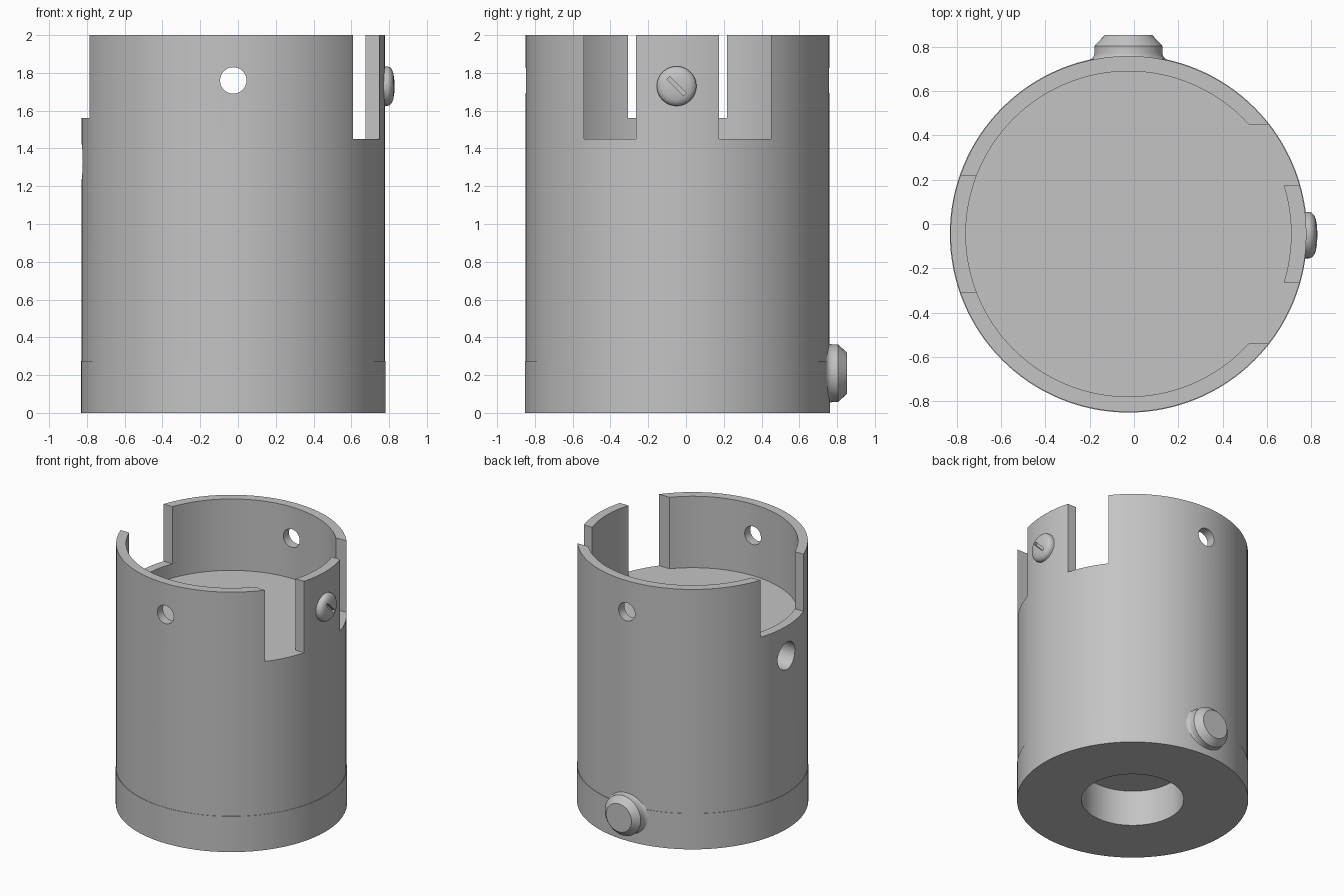
import bpy, bmesh
from math import pi, radians
from mathutils import Matrix, Vector

cube = bpy.data.objects.get("Cube")
if cube:
    bpy.data.objects.remove(cube, do_unlink=True)

CX, CY = -0.025, -0.045      # axis of the main cylinder
R, R_IN = 0.804, 0.735       # outer and inner wall radius
BASE_H, FLOOR, TOP = 0.275, 1.45, 2.0

grey = bpy.data.materials.new("plain grey")
grey.use_nodes = True
COLOUR = (0.55, 0.55, 0.55, 1)
grey.diffuse_color = COLOUR
grey.node_tree.nodes["Principled BSDF"].inputs["Base Color"].default_value = COLOUR

ALONG_X = Matrix.Rotation(pi / 2, 4, 'Y')      # local z becomes +x
ALONG_Y = Matrix.Rotation(-pi / 2, 4, 'X')     # local z becomes +y


def finish(name, bm):
    bmesh.ops.recalc_face_normals(bm, faces=bm.faces)
    mesh = bpy.data.meshes.new(name)
    bm.to_mesh(mesh)
    bm.free()
    mesh.materials.append(grey)
    obj = bpy.data.objects.new(name, mesh)
    bpy.context.collection.objects.link(obj)
    return obj


def lathe(name, profile, place, closed=False, steps=128):
    """Spin a (radius, height) profile round local z, then place it."""
    bm = bmesh.new()
    verts = [bm.verts.new((r, 0, z)) for r, z in profile]
    pairs = list(zip(verts, verts[1:]))
    if closed:
        pairs.append((verts[-1], verts[0]))
    edges = [bm.edges.new(p) for p in pairs]
    bmesh.ops.spin(bm, geom=verts + edges, cent=(0, 0, 0), axis=(0, 0, 1),
                   angle=2 * pi, steps=steps)
    bmesh.ops.remove_doubles(bm, verts=bm.verts, dist=1e-5)
    bm.transform(place)
    return finish(name, bm)


def box(name, low, high, turn=Matrix.Identity(4)):
    low, high = Vector(low), Vector(high)
    bm = bmesh.new()
    bmesh.ops.create_cube(bm, size=1)
    bm.transform(turn @ Matrix.Translation((low + high) / 2)
                 @ Matrix.Diagonal((*(high - low), 1)))
    return finish(name, bm)


def rod(name, radius, length, place):
    """Straight round cutter from the local origin along local z."""
    return lathe(name, [(0, 0), (radius, 0), (radius, length), (0, length)],
                 place, steps=48)


def carve(obj, cutters):
    bpy.context.view_layer.objects.active = obj
    for cutter in cutters:
        mod = obj.modifiers.new("cut", 'BOOLEAN')
        mod.operation, mod.solver, mod.object = 'DIFFERENCE', 'EXACT', cutter
        bpy.ops.object.modifier_apply(modifier=mod.name)
        bpy.data.objects.remove(cutter, do_unlink=True)


def at(x, y, z):
    return Matrix.Translation((x, y, z))


# Base ring with a round socket underneath
base = lathe("base_ring", [(0.357, 0), (R + 0.003, 0), (R + 0.003, BASE_H),
                           (0.357, BASE_H)], at(CX, CY, 0), closed=True)

# Cup-shaped body: solid up to the floor, thin wall above
body = lathe("cup_body", [(0, BASE_H), (R, BASE_H), (R, TOP), (R_IN, TOP),
                          (R_IN, FLOOR), (0, FLOOR)], at(CX, CY, 0))

# Notches either side of the tab, one wide notch opposite, and round holes
cutters = [box("notch_cutter", (0.3, CY + a, FLOOR), (1, CY + b, 2.2))
           for a, b in ((0.22, 0.495), (-0.495, -0.22))]
cutters += [
    box("wide_notch_cutter", (-1, CY - 0.262, 1.56), (-0.5, CY + 0.262, 2.2)),
    rod("cross_hole_cutter", 0.07, 2, at(CX, CY - 1, 1.76) @ ALONG_Y),
    rod("side_hole_cutter", 0.105, 0.5, at(-1, CY, 1.33) @ ALONG_X),
]
carve(body, cutters)

# Domed screw on the tab with a cross slot
screw_place = at(0.76, CY - 0.005, 1.73) @ ALONG_X
screw = lathe("tab_screw", [(0, 0), (0.105, 0), (0.105, 0.032), (0.1, 0.044),
                            (0.088, 0.055), (0.07, 0.062), (0.04, 0.067),
                            (0, 0.069)], screw_place, steps=64)
carve(screw, [box("slot_cutter", (-0.062, -0.011, 0.045), (0.062, 0.011, 0.2),
                  screw_place @ Matrix.Rotation(radians(a), 4, 'Z'))
              for a in (45, 135)])

# Chamfered button low on the back, with a small fillet at its foot
button = lathe("back_button", [(0, 0), (0.175, 0), (0.175, 0.042), (0.163, 0.05),
                               (0.156, 0.06), (0.153, 0.072), (0.153, 0.105),
                               (0.108, 0.153), (0, 0.153)],
               at(CX, 0.7, 0.21) @ ALONG_Y, steps=64)

# Smooth round walls, crisp edges
bpy.ops.object.select_all(action='DESELECT')
for part in (base, body, screw, button):
    part.select_set(True)
bpy.context.view_layer.objects.active = body
bpy.ops.object.shade_smooth_by_angle(angle=radians(30))
